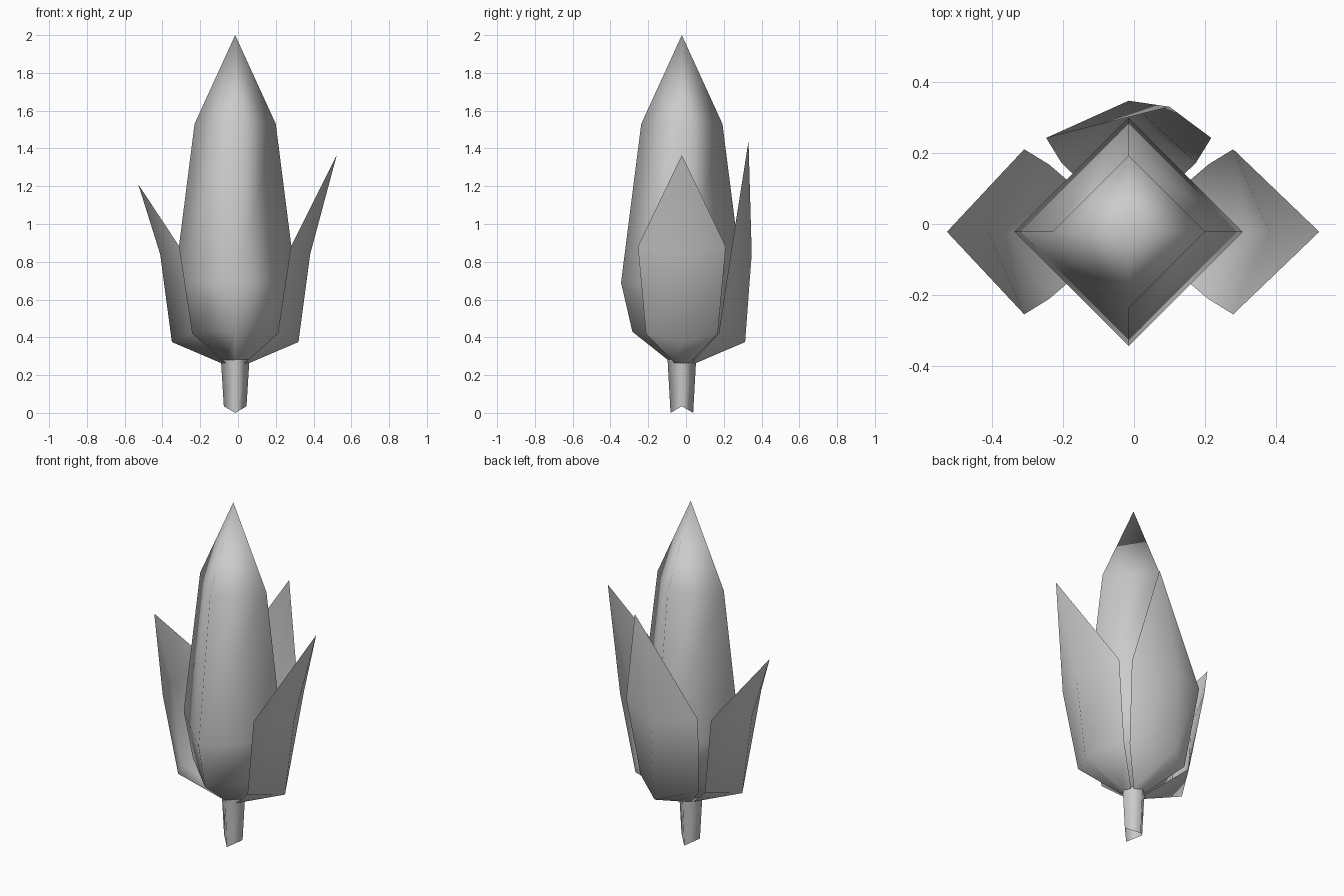
import bpy
from math import cos, sin, pi
from mathutils import Matrix, Vector

if "Cube" in bpy.data.objects:
    bpy.data.objects.remove(bpy.data.objects["Cube"])

CENTRE = Vector((-0.015, -0.022, 0))

# Single plain grey
grey = bpy.data.materials.new("plain grey")
grey.use_nodes = True
grey.diffuse_color = (0.6, 0.6, 0.6, 1)
grey.node_tree.nodes["Principled BSDF"].inputs["Base Color"].default_value = (0.6, 0.6, 0.6, 1)


def make(name, verts, faces):
    mesh = bpy.data.meshes.new(name)
    mesh.from_pydata([CENTRE + Vector(v) for v in verts], [], faces)
    mesh.materials.append(grey)
    mesh.shade_smooth()
    obj = bpy.data.objects.new(name, mesh)
    bpy.context.collection.objects.link(obj)
    return obj


def four_sided(name, rings, tip=None, ripple=0):
    """Stack of diamond rings (radius, height), with an optional point on top."""
    verts, faces = [], []
    for i, (r, z) in enumerate(rings):
        for k in range(4):
            lift = ripple if i == 0 and k % 2 == 0 else 0
            verts.append((r * cos(k * pi / 2), r * sin(k * pi / 2), z + lift))
    for i in range(len(rings) - 1):
        for k in range(4):
            a, b = 4 * i + k, 4 * i + (k + 1) % 4
            faces.append((a, b, b + 4, a + 4))
    if tip:
        top = len(verts)
        verts.append((0, 0, tip))
        faces += [(top - 4 + k, top - 4 + (k + 1) % 4, top) for k in range(4)]
    return make(name, verts, faces)


def leaf(name, angle, tip, side=0.295, ridge=0.397):
    """Folded sheet: rows of right edge, ridge and left edge, closed by a tip."""
    rows = [(0.05, 0.04, 0.265, 0.07, 0.262),
            (side - 0.07, 0.19, 0.42, 0.335, 0.375),
            (side, 0.233, 0.88, ridge, 0.84)]
    verts = []
    for out, half, z, ridge_out, ridge_z in rows:
        verts += [(out, -half, z), (ridge_out, 0, ridge_z), (out, half, z)]
    verts.append(tip)
    faces = [(a, a + 1, a + 4, a + 3) for a in (0, 1, 3, 4)]
    faces += [(6, 7, 9), (7, 8, 9)]
    turn = Matrix.Rotation(angle, 3, "Z")
    return make(name, [turn @ Vector(v) for v in verts], faces)


# Cob with its pointed top
four_sided("cob", [(0.055, 0.265), (0.262, 0.43), (0.322, 0.69), (0.215, 1.53)], tip=2.0)

# Short stem with a notched lower end
four_sided("stem", [(0.06, 0.0), (0.076, 0.29)], ripple=0.035)

# Three husk leaves of differing height
leaf("left_leaf", 0, (0.538, 0, 1.365))
leaf("back_leaf", pi / 2, (0.353, -0.115, 1.44), side=0.265, ridge=0.37)
leaf("right_leaf", pi, (0.513, 0, 1.21))
